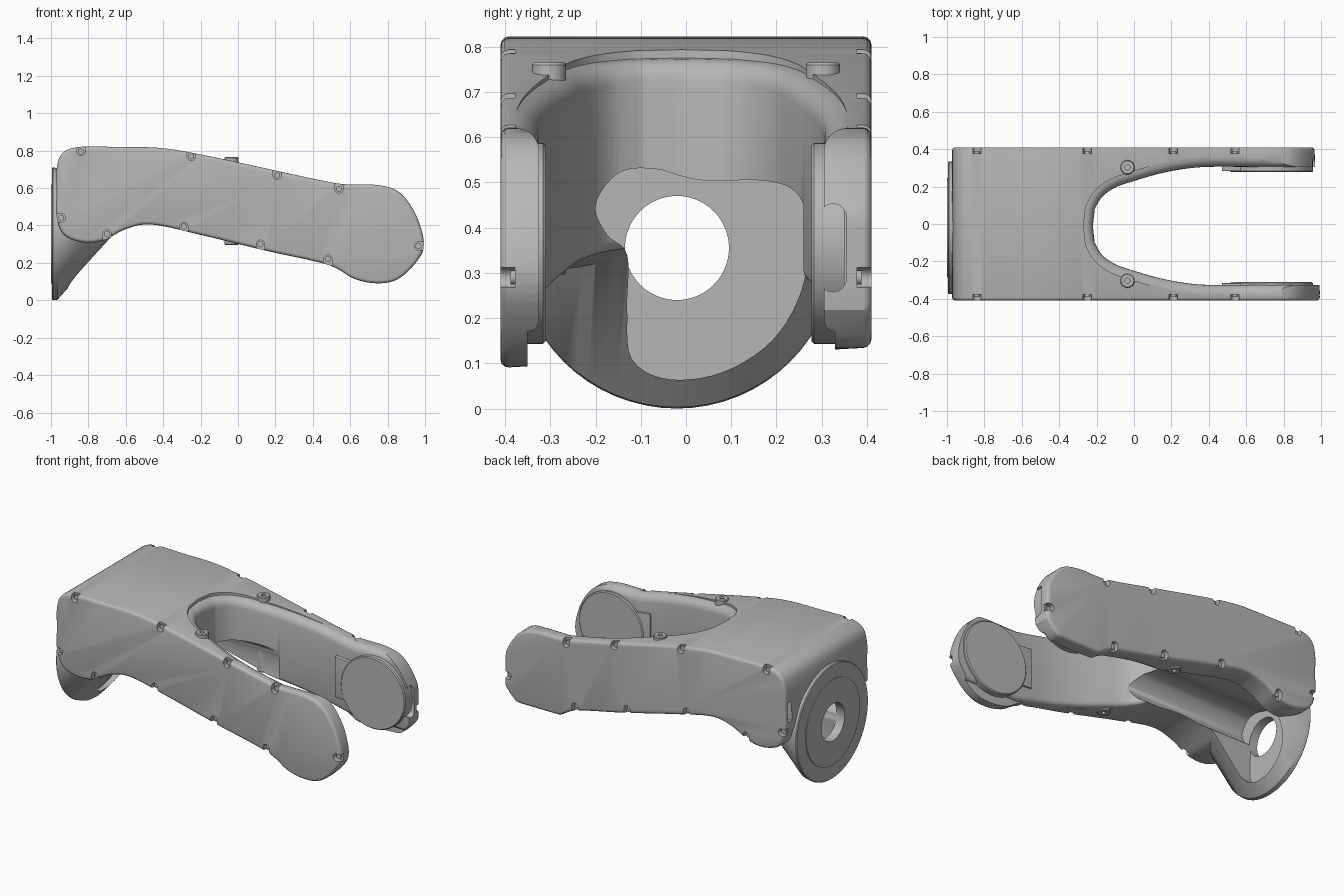
import bpy, bmesh, math
from mathutils import Vector

if "Cube" in bpy.data.objects:
    bpy.data.objects.remove(bpy.data.objects["Cube"])

grey = bpy.data.materials.new("satin_grey")
grey.use_nodes = True
COLOUR = (0.47, 0.47, 0.47, 1)
grey.diffuse_color = COLOUR
grey.node_tree.nodes["Principled BSDF"].inputs["Base Color"].default_value = COLOUR


def finish(name, bm):
    bmesh.ops.recalc_face_normals(bm, faces=bm.faces)
    mesh = bpy.data.meshes.new(name)
    bm.to_mesh(mesh)
    bm.free()
    mesh.materials.append(grey)
    obj = bpy.data.objects.new(name, mesh)
    bpy.context.collection.objects.link(obj)
    return obj


def loft(name, rings, bevel=0):
    """Skin closed rings of 3D points, cap the ends, optionally round the caps."""
    bm = bmesh.new()
    rows = [[bm.verts.new(p) for p in ring] for ring in rings]
    n = len(rows[0])
    for a, b in zip(rows, rows[1:]):
        for i in range(n):
            j = (i + 1) % n
            bm.faces.new((a[i], a[j], b[j], b[i]))
    caps = [bm.faces.new(rows[0]), bm.faces.new(rows[-1])]
    if bevel:
        bmesh.ops.recalc_face_normals(bm, faces=bm.faces)
        edges = [e for f in caps for e in f.edges]
        bmesh.ops.bevel(bm, geom=edges, offset=bevel, segments=3, profile=0.5,
                        affect='EDGES', clamp_overlap=True)
    return finish(name, bm)


def spline(pts, closed=True, steps=5):
    """Catmull-Rom curve through 2D points."""
    p = [Vector(q) for q in pts]
    n = len(p)
    get = (lambda i: p[i % n]) if closed else (lambda i: p[max(0, min(i, n - 1))])
    out = []
    for i in range(n if closed else n - 1):
        a, b, c, d = (get(i + k) for k in (-1, 0, 1, 2))
        for s in range(steps):
            t = s / steps
            out.append(0.5 * (2 * b + (c - a) * t + (2 * a - 5 * b + 4 * c - d) * t ** 2
                              + (3 * b - a - 3 * c + d) * t ** 3))
    return out if closed else out + [p[-1]]


def circle(u, v, r, n=64):
    return [(u + r * math.cos(math.tau * i / n), v + r * math.sin(math.tau * i / n))
            for i in range(n)]


def along_y(pts, y):
    return [(u, y, v) for u, v in pts]


def along_x(pts, x):
    return [(x, u, v) for u, v in pts]


def combine(target, other, operation):
    mod = target.modifiers.new(operation.lower(), 'BOOLEAN')
    mod.object, mod.operation, mod.solver = other, operation, 'EXACT'
    other.hide_render = True
    bpy.context.view_layer.objects.active = target
    bpy.ops.object.modifier_apply(modifier=mod.name)
    bpy.data.objects.remove(other)


# Forked body: side outline swept across the width, far prong slightly shorter
outline = spline([
    (-0.85, 0.82), (-0.65, 0.82), (-0.42, 0.815), (-0.2, 0.78), (0.15, 0.705), (0.45, 0.64),
    (0.58, 0.62), (0.74, 0.617), (0.86, 0.58), (0.95, 0.46), (0.995, 0.3), (0.95, 0.2),
    (0.85, 0.11), (0.74, 0.09), (0.62, 0.115), (0.48, 0.19), (0.15, 0.265), (-0.2, 0.35),
    (-0.46, 0.405), (-0.6, 0.38), (-0.72, 0.32), (-0.83, 0.31), (-0.93, 0.35),
    (-0.97, 0.45), (-0.97, 0.58), (-0.97, 0.7), (-0.94, 0.785)])
far_outline = [(min(x, 0.965), max(z, 0.135)) for x, z in outline]
body = loft("forked_body", [along_y(outline, -0.41), along_y(far_outline, 0.41)], 0.018)

# Round mounting flange blending into the underside
FY, FZ = -0.02, 0.355
ring = circle(FY, FZ, 1)


def flange_ring(x, r, cz=FZ, wide=1.0):
    return [(x, FY + (y - FY) * r * wide, cz + (z - FZ) * r) for y, z in ring]


flange = loft("flange", [
    flange_ring(-1, 0.265), flange_ring(-0.995, 0.265), flange_ring(-0.995, 0.35),
    flange_ring(-0.99, 0.355), flange_ring(-0.965, 0.352),
    flange_ring(-0.62, 0.21, 0.6, 1.5)])
combine(body, flange, 'UNION')


# Slot between the prongs, with rounded upper and lower rims
def top_z(x):
    return max(0.62, min(0.815, 0.815 - 0.2 * (x + 0.42)))


def low_z(x):
    return max(0.17, min(0.4, 0.4 - 0.24 * (x + 0.4)))


half = spline([(-0.21, 0.09), (-0.17, 0.155), (-0.1, 0.205), (0, 0.24), (0.14, 0.28),
               (0.28, 0.306), (0.42, 0.316), (0.7, 0.315), (1.3, 0.315)], False)
half = spline([(-0.22, 0), (-0.21, 0.09)], False, 4)[:-1] + half
slot = [Vector((p.x, -p.y)) for p in reversed(half[1:])] + half


def slot_ring(d, height):
    pts = []
    for i, p in enumerate(slot):
        t = (slot[min(i + 1, len(slot) - 1)] - slot[max(i - 1, 0)]).normalized()
        q = p + Vector((-t.y, t.x)) * d
        pts.append((q.x, q.y - 0.01, height(p.x)))
    return pts


rings = [slot_ring(0.025, lambda x: -0.5)]
for k in range(4):
    a = math.pi / 2 * (1 - k / 3)
    rings.append(slot_ring(0.025 * (1 - math.cos(a)),
                           lambda x, a=a: low_z(x) + 0.025 * (1 - math.sin(a))))
for k in range(6):
    a = math.pi / 2 * k / 5
    rings.append(slot_ring(0.05 * (1 - math.cos(a)),
                           lambda x, a=a: top_z(x) - 0.05 * (1 - math.sin(a))))
rings.append(slot_ring(0.05, lambda x: 1.2))
combine(body, loft("slot_cutter", rings), 'DIFFERENCE')

# Hollow under the bridge, running back to the flange plate
hollow = spline([
    (-0.13, 0.34), (-0.13, 0.22), (-0.12, 0.11), (-0.04, 0.065), (0.08, 0.08), (0.19, 0.15),
    (0.255, 0.26), (0.27, 0.38), (0.25, 0.47), (0.18, 0.503), (0.03, 0.505), (-0.07, 0.53),
    (-0.15, 0.52), (-0.2, 0.45), (-0.175, 0.385)])
combine(body, loft("hollow_cutter", [along_x(hollow, -0.945), along_x(hollow, 0.1)]), 'DIFFERENCE')

# Centre bore and small rear port
bore = circle(FY, FZ, 0.115)
combine(body, loft("bore_cutter", [along_x(bore, -1.1), along_x(bore, -0.8)]), 'DIFFERENCE')
port = [(0.345, 0.5), (0.385, 0.5), (0.385, 0.62), (0.345, 0.62)]
combine(body, loft("port_cutter", [along_x(port, -1.1), along_x(port, -0.94)]), 'DIFFERENCE')


# Capsule recess in the tip of the longer-bossed prong
def capsule(u, v, du, dv, r):
    """Rounded bar from (u, v) reaching by (du, dv)."""
    a0 = math.atan2(dv, du)
    pts = []
    for end, cu, cv in ((0, u, v), (1, u + du, v + dv)):
        for k in range(9):
            a = a0 + math.pi * (0.5 + k / 8 + end)
            pts.append((cu + r * math.cos(a), cv + r * math.sin(a)))
    return pts


tip = capsule(0.325, 0.288, 0, 0.135, 0.03)
combine(body, loft("tip_cutter", [along_x(tip, 0.925), along_x(tip, 1.1)]), 'DIFFERENCE')

# Edge notches with screw heads on both side faces
notches = [(-0.84, 0.795, 0, 1), (-0.25, 0.77, 0, 1), (0.21, 0.668, 0, 1), (0.54, 0.595, 0, 1),
           (0.965, 0.29, 1, 0), (0.48, 0.22, 0, -1), (0.12, 0.3, 0, -1), (-0.29, 0.395, 0, -1),
           (-0.7, 0.355, 0, -1), (-0.945, 0.44, -1, 0)]
for side in (-1, 1):
    for x, z, dx, dz in notches:
        if side > 0 and dx > 0:
            x -= 0.025
        cut = capsule(x, z, dx * 0.08, dz * 0.08, 0.022)
        combine(body, loft("notch_cutter", [along_y(cut, side * 0.378), along_y(cut, side * 0.5)]),
                'DIFFERENCE')
        head = circle(x, z, 0.016, 16)
        loft("screw_head", [along_y(head, side * 0.37), along_y(head, side * 0.388)])

# Inner joint discs and the pads leading into them
for name, inner, outer in (("near", -0.31, -0.36), ("far", 0.277, 0.35)):
    step = 0.006 if inner < 0 else -0.006
    disc = [along_y(circle(0.735, 0.365, r), y) for r, y in
            ((0.222, outer), (0.222, inner - step), (0.216, inner))]
    loft(name + "_joint_disc", disc)
    pad = [(0.47, 0.27), (0.7, 0.25), (0.7, 0.5), (0.47, 0.52)]
    loft(name + "_cable_pad", [along_y(pad, outer), along_y(pad, inner - step)], 0.004)

# Vertical bolt bosses either side of the slot
for side in (-1, 1):
    loft("bolt_boss", [[(u, v, z) for u, v in circle(-0.035, side * 0.303, r, 32)]
                       for r, z in ((0.012, 0.31), (0.012, 0.295), (0.034, 0.295), (0.038, 0.3),
                                    (0.038, 0.76), (0.034, 0.765), (0.014, 0.765), (0.014, 0.75))])

# Smooth shading with crisp edges
bpy.ops.object.select_all(action='DESELECT')
for obj in bpy.context.collection.objects:
    if obj.type == 'MESH' and grey.name in obj.data.materials:
        obj.select_set(True)
bpy.context.view_layer.objects.active = body
bpy.ops.object.shade_smooth_by_angle(angle=math.radians(32))
